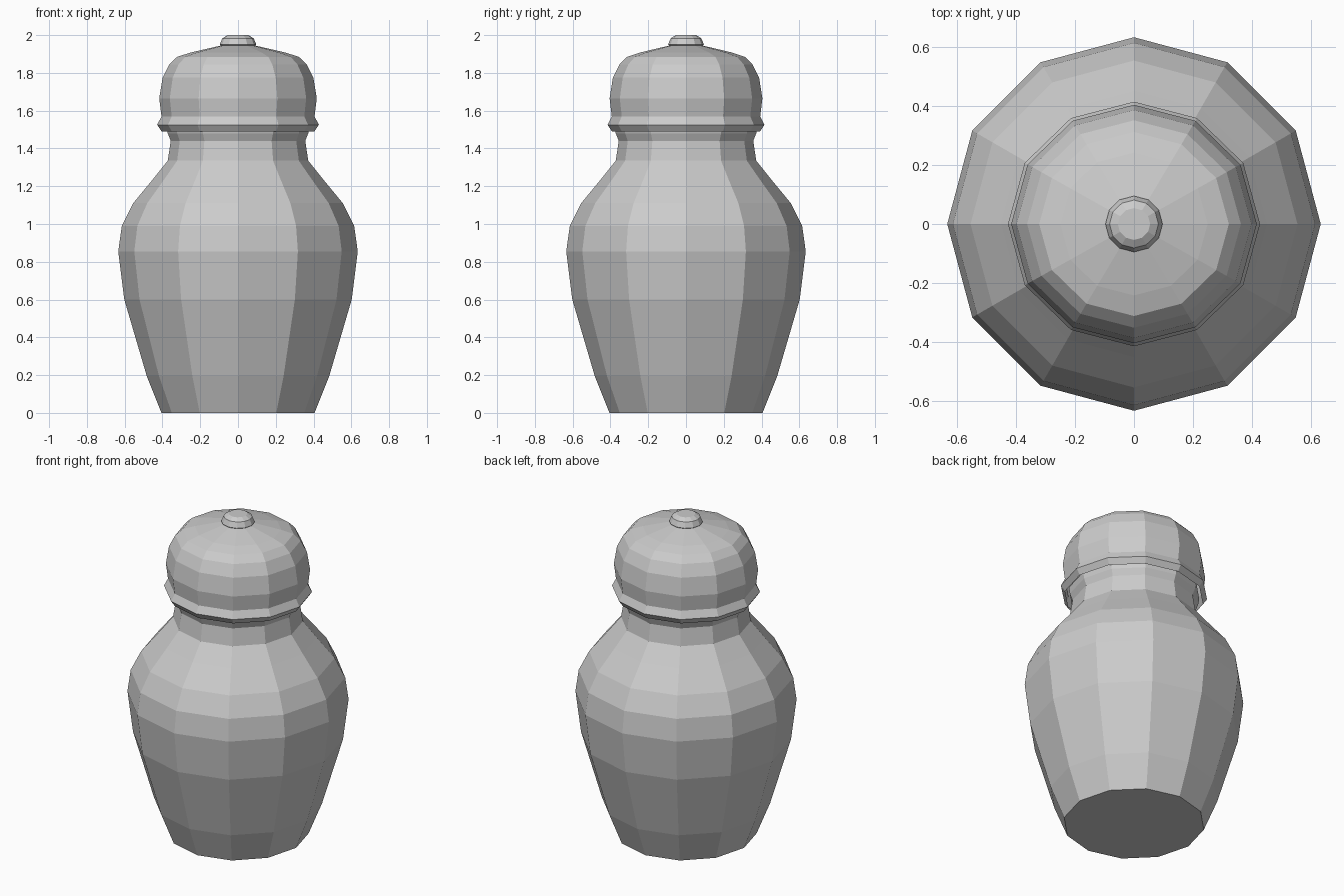
import bpy, bmesh
from math import sin, cos, pi

if "Cube" in bpy.data.objects:
    bpy.data.objects.remove(bpy.data.objects["Cube"])

SIDES = 12


def lathe(name, profile, y_scale=1.0, cap_bottom=False, cap_top=False):
    """Revolve (radius, height) points into a flat-faced object."""
    bm = bmesh.new()
    angles = [2 * pi * i / SIDES for i in range(SIDES)]
    rings = [[bm.verts.new((r * cos(a), r * sin(a) * y_scale, z)) for a in angles]
             for r, z in profile]
    for low, high in zip(rings, rings[1:]):
        for i in range(SIDES):
            j = (i + 1) % SIDES
            bm.faces.new((low[i], low[j], high[j], high[i]))
    if cap_bottom:
        bm.faces.new(rings[0][::-1])
    if cap_top:
        bm.faces.new(rings[-1])
    mesh = bpy.data.meshes.new(name)
    bm.to_mesh(mesh)
    bm.free()
    obj = bpy.data.objects.new(name, mesh)
    bpy.context.collection.objects.link(obj)
    return obj


# Jar body with a narrow neck that flares up under the lid
lathe("jar_body", [
    (0.405, 0), (0.483, 0.195), (0.602, 0.6), (0.634, 0.855), (0.615, 0.99),
    (0.555, 1.11), (0.452, 1.235), (0.372, 1.335), (0.356, 1.44),
    (0.372, 1.48), (0.378, 1.52)], cap_bottom=True)

# Domed lid with a flared rim, open underneath
lathe("lid", [
    (0.404, 1.49), (0.428, 1.525), (0.405, 1.57), (0.417, 1.665),
    (0.399, 1.775), (0.363, 1.845), (0.322, 1.885), (0.25, 1.908),
    (0.09, 1.945)], y_scale=0.97, cap_top=True)

# Small knob on the lid
lathe("lid_knob", [
    (0.085, 1.94), (0.097, 1.95), (0.083, 1.983), (0.055, 2.0)],
    y_scale=0.98, cap_bottom=True, cap_top=True)
